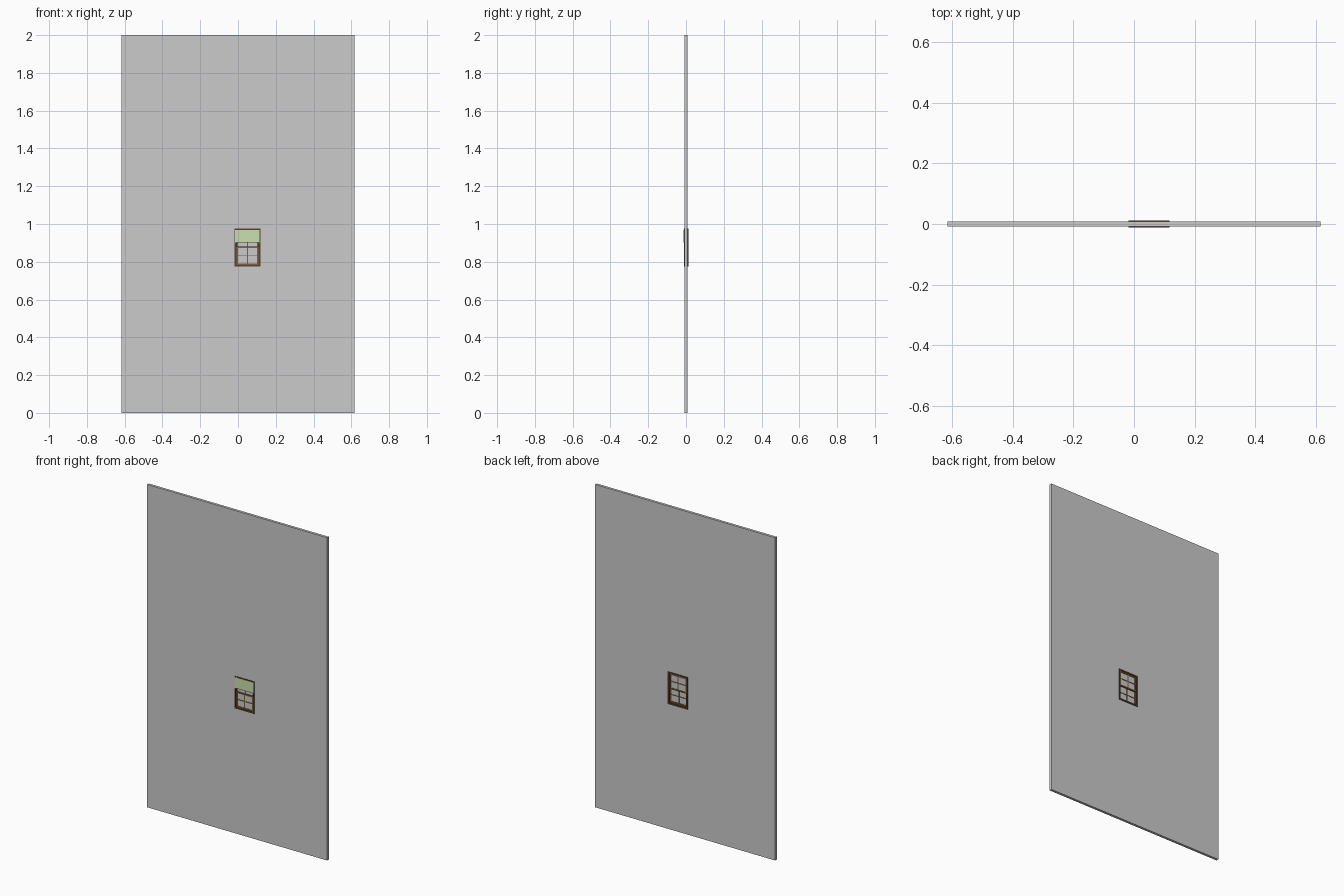
import bpy, bmesh

if "Cube" in bpy.data.objects:
    bpy.data.objects.remove(bpy.data.objects["Cube"])

CX, X0, X1, Z0, Z1 = 0.05, -0.018, 0.118, 0.775, 0.975
ZM = (Z0 + Z1) / 2


def material(name, color):
    m = bpy.data.materials.new(name)
    m.diffuse_color = (*color, 1)
    m.use_nodes = True
    m.node_tree.nodes["Principled BSDF"].inputs["Base Color"].default_value = m.diffuse_color
    return m


def boxes(name, parts, mat=None):
    """One object from boxes given as (x0, x1, y0, y1, z0, z1)."""
    bm = bmesh.new()
    for x0, x1, y0, y1, z0, z1 in parts:
        for v in bmesh.ops.create_cube(bm, size=1)["verts"]:
            v.co = (x0 + (v.co.x + .5) * (x1 - x0),
                    y0 + (v.co.y + .5) * (y1 - y0),
                    z0 + (v.co.z + .5) * (z1 - z0))
    me = bpy.data.meshes.new(name)
    bm.to_mesh(me)
    bm.free()
    ob = bpy.data.objects.new(name, me)
    bpy.context.collection.objects.link(ob)
    if mat:
        me.materials.append(mat)
    return ob


def ring(x0, x1, y0, y1, z0, z1, w):
    """Four boxes forming a rectangular frame of width w."""
    return [(x0, x0 + w, y0, y1, z0, z1), (x1 - w, x1, y0, y1, z0, z1),
            (x0 + w, x1 - w, y0, y1, z0, z0 + w),
            (x0 + w, x1 - w, y0, y1, z1 - w, z1)]


dark = material("dark_wood", (0.10, 0.055, 0.025))
wood = material("brown_wood", (0.22, 0.12, 0.05))
green = material("green_fabric", (0.60, 0.74, 0.42))

# Wall panel with the window opening left free
W, T, i = 0.617, 0.008, 0.006
ox0, ox1, oz0, oz1 = X0 + i, X1 - i, Z0 + i, Z1 - i
boxes("wall", [(-W, ox0, -T, T, 0, 2), (ox1, W, -T, T, 0, 2),
               (ox0, ox1, -T, T, 0, oz0), (ox0, ox1, -T, T, oz1, 2)])

# Outer casing, on both faces of the wall
boxes("window_casing", ring(X0, X1, -0.011, 0.012, Z0, Z1, 0.009), dark)

# Two sashes, the lower one nearer the front, each with crossing bars
for label, ya, yb, za, zb in (("lower", -0.008, 0.000, Z0 + .009, ZM + .005),
                              ("upper", 0.000, 0.008, ZM - .005, Z1 - .009)):
    a, b, yc, zc = X0 + .009, X1 - .009, (ya + yb) / 2, (za + zb) / 2
    boxes(label + "_sash", ring(a, b, ya, yb, za, zb, 0.008), wood)
    boxes(label + "_bars",
          [(CX - .0025, CX + .0025, ya + .001, yb - .001, za + .008, zb - .008),
           (a + .008, b - .008, ya + .001, yb - .001, zc - .0025, zc + .0025)], wood)
    boxes(label + "_glass",
          [(a + .006, b - .006, yc - .0008, yc + .0008, za + .006, zb - .006)])

# Pull-down shade with its bottom hem
boxes("shade", [(X0 + .003, X1 - .003, -0.012, -0.0105, 0.906, Z1 - .006)], green)
boxes("shade_hem", [(X0 + .003, X1 - .003, -0.012, -0.010, 0.902, 0.906)], green)
